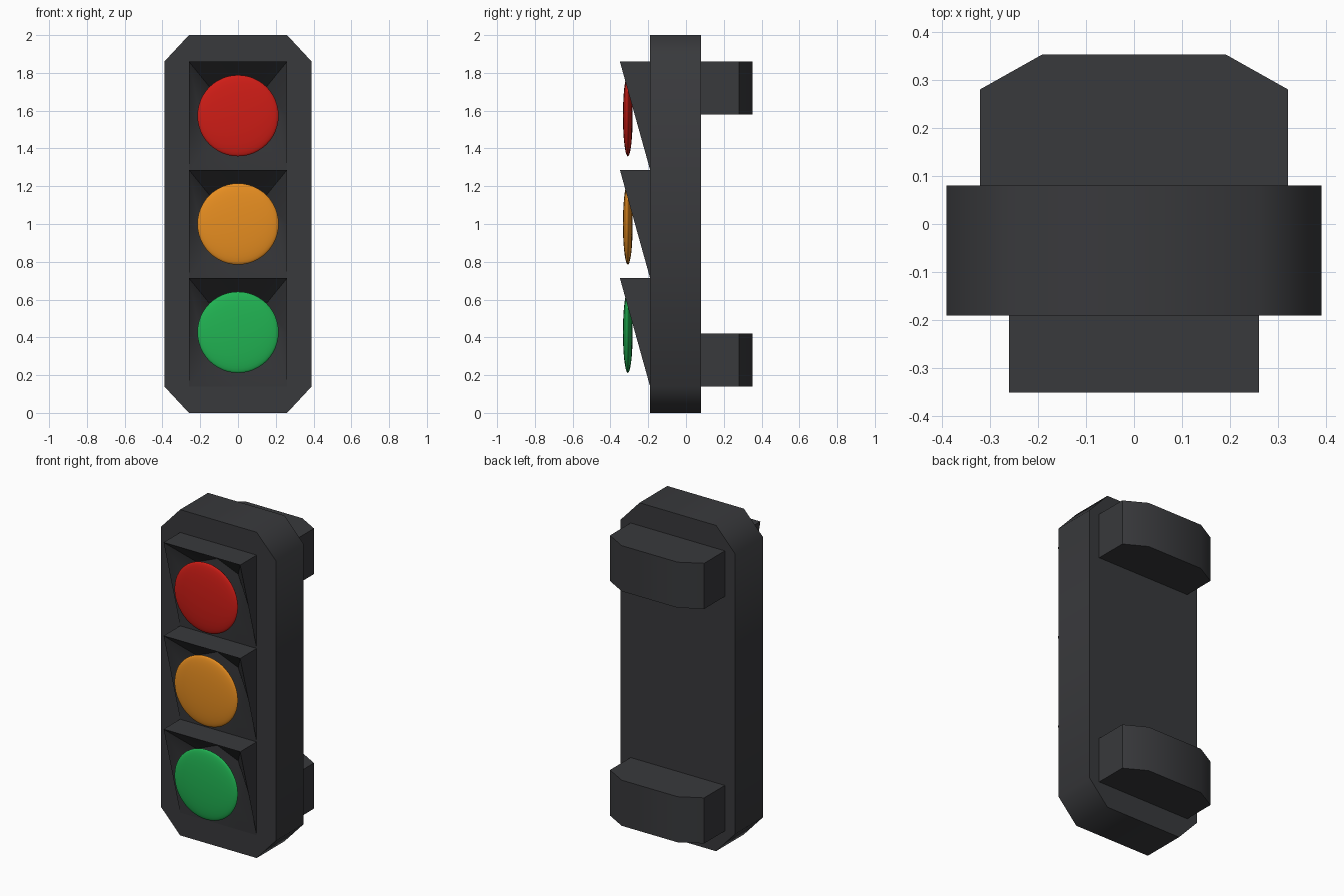
import bpy, bmesh, math
from mathutils import Matrix

if "Cube" in bpy.data.objects:
    bpy.data.objects.remove(bpy.data.objects["Cube"])


def material(name, color):
    mat = bpy.data.materials.new(name)
    mat.diffuse_color = (*color, 1)
    mat.use_nodes = True
    mat.node_tree.nodes["Principled BSDF"].inputs["Base Color"].default_value = mat.diffuse_color
    return mat


def finish(bm, name, mat, angle):
    bmesh.ops.recalc_face_normals(bm, faces=bm.faces[:])
    mesh = bpy.data.meshes.new(name)
    bm.to_mesh(mesh)
    bm.free()
    mesh.materials.append(mat)
    obj = bpy.data.objects.new(name, mesh)
    bpy.context.collection.objects.link(obj)
    bpy.ops.object.select_all(action='DESELECT')
    obj.select_set(True)
    bpy.context.view_layer.objects.active = obj
    bpy.ops.object.shade_smooth_by_angle(angle=math.radians(angle))
    return obj


def prism(name, points, offset, mat, angle):
    """Extrude a closed outline of 3D points along offset."""
    bm = bmesh.new()
    face = bm.faces.new([bm.verts.new(p) for p in points])
    ext = bmesh.ops.extrude_face_region(bm, geom=[face], use_keep_orig=True)
    moved = [v for v in ext["geom"] if isinstance(v, bmesh.types.BMVert)]
    bmesh.ops.translate(bm, verts=moved, vec=offset)
    return finish(bm, name, mat, angle)


def hood(name, z0, z1, mat):
    """Wedge visor whose sloped opening funnels back to an octagon."""
    bm = bmesh.new()
    w, front, back, zc, h = 0.26, -0.35, -0.19, (z0 + z1) / 2, (z1 - z0) / 2
    rim, octagon = [], []
    for i in range(8):
        c, s = math.cos(i * math.pi / 4), math.sin(i * math.pi / 4)
        k = max(abs(c), abs(s))
        t = s / k
        y = (front + back) / 2 + t * (front - back) / 2
        rim.append(bm.verts.new((w * c / k, y, zc + h * t)))
        octagon.append(bm.verts.new((0.2 * c, -0.2, zc + 0.2 * s)))
    for i in range(8):
        j = (i + 1) % 8
        bm.faces.new((rim[i], rim[j], octagon[j], octagon[i]))
    bm.faces.new(octagon)
    right, left = (bm.verts.new((x, back, z1)) for x in (w, -w))
    bm.faces.new((rim[1], rim[2], rim[3], left, right))
    bm.faces.new((rim[7], rim[0], rim[1], right))
    bm.faces.new((rim[3], rim[4], rim[5], left))
    bm.faces.new((rim[5], rim[6], rim[7], right, left))
    return finish(bm, name, mat, 40)


def lens(name, z, mat):
    bm = bmesh.new()
    bmesh.ops.create_uvsphere(bm, u_segments=48, v_segments=20, radius=0.215)
    bm.transform(Matrix.Translation((0, -0.308, z))
                 @ Matrix.Diagonal((1, 0.12, 1, 1))
                 @ Matrix.Rotation(math.pi / 2, 4, 'X'))
    return finish(bm, name, mat, 60)


dark = material("dark_housing", (0.04, 0.041, 0.045))

# Housing: chamfered slab
outline = [(-0.26, 0), (0.26, 0), (0.39, 0.14), (0.39, 1.86),
           (0.26, 2), (-0.26, 2), (-0.39, 1.86), (-0.39, 0.14)]
prism("housing", [(x, -0.19, z) for x, z in outline], (0, 0.27, 0), dark, 50)

# Rear mounting brackets
bracket = [(-0.32, 0.08), (0.32, 0.08), (0.32, 0.28),
           (0.19, 0.353), (-0.19, 0.353), (-0.32, 0.28)]
for name, z in (("lower_bracket", 0.14), ("upper_bracket", 1.58)):
    prism(name, [(x, y, z) for x, y in bracket], (0, 0, 0.28), dark, 35)

# Hoods and lenses, bottom to top
step = 1.72 / 3
lights = (("green", (0.015, 0.45, 0.085)),
          ("orange", (0.8, 0.27, 0.015)),
          ("red", (0.62, 0.012, 0.008)))
for i, (label, color) in enumerate(lights):
    z0 = 0.14 + i * step
    hood(label + "_hood", z0, z0 + step, dark)
    lens(label + "_lens", z0 + step / 2, material(label + "_glass", color))
